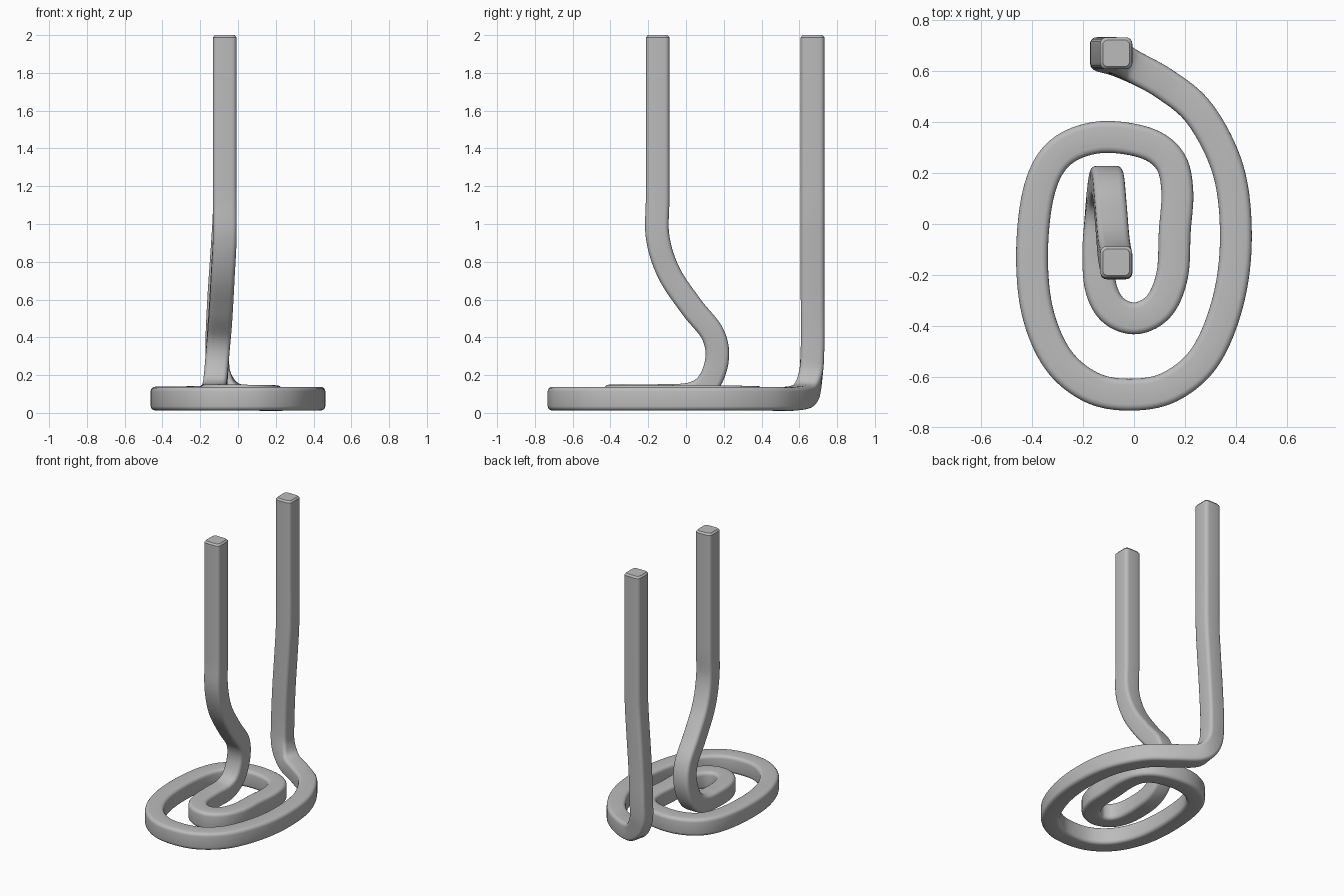
import bpy
import bmesh
import math
from mathutils import Vector

cube = bpy.data.objects.get("Cube")
if cube:
    bpy.data.objects.remove(cube, do_unlink=True)

WIDTH = 0.125
CORNER = 0.024
STEPS = 8
UP = Vector((0, 0, 1))


def make_material(name, colour):
    mat = bpy.data.materials.new(name)
    mat.use_nodes = True
    mat.diffuse_color = colour
    mat.node_tree.nodes["Principled BSDF"].inputs["Base Color"].default_value = colour
    return mat


def rounded_square(width, radius, segments=4):
    """Cross-section of the bar as pairs of offsets."""
    inner = width / 2 - radius
    section = []
    for corner in range(4):
        middle = math.radians(45 + 90 * corner)
        cx = math.copysign(inner, math.cos(middle))
        cy = math.copysign(inner, math.sin(middle))
        for i in range(segments + 1):
            a = math.pi / 2 * (corner + i / segments)
            section.append((cx + radius * math.cos(a), cy + radius * math.sin(a)))
    return section


def smooth_path(points, steps):
    """Curve passing through every point."""
    padded = [2 * points[0] - points[1]] + points + [2 * points[-1] - points[-2]]
    path = []
    for a, b, c, d in zip(padded, padded[1:], padded[2:], padded[3:]):
        for i in range(steps):
            t = i / steps
            path.append(0.5 * (2 * b + (c - a) * t + (2 * a - 5 * b + 4 * c - d) * t ** 2
                               + (3 * b - a - 3 * c + d) * t ** 3))
    return path + [points[-1]]


def tangents(path):
    last = len(path) - 1
    return [(path[min(i + 1, last)] - path[max(i - 1, 0)]).normalized()
            for i in range(last + 1)]


def sweep(name, path, sides, section, material):
    """Carry the section along the path, with slightly bevelled ends."""
    bm = bmesh.new()
    rings = []
    directions = tangents(path)

    def add_ring(centre, side, along, scale=1.0):
        side = (side - along * side.dot(along)).normalized()
        other = along.cross(side)
        rings.append([bm.verts.new(centre + (side * u + other * v) * scale)
                      for u, v in section])

    bevel = 0.012
    add_ring(path[0], sides[0], directions[0], 0.84)
    add_ring(path[0] + directions[0] * bevel, sides[0], directions[0])
    for centre, side, along in list(zip(path, sides, directions))[1:-1]:
        add_ring(centre, side, along)
    add_ring(path[-1] - directions[-1] * bevel, sides[-1], directions[-1])
    add_ring(path[-1], sides[-1], directions[-1], 0.84)

    count = len(section)
    for low, high in zip(rings, rings[1:]):
        for i in range(count):
            j = (i + 1) % count
            bm.faces.new((low[i], low[j], high[j], high[i]))
    bm.faces.new(rings[0])
    bm.faces.new(rings[-1])
    bmesh.ops.recalc_face_normals(bm, faces=bm.faces)
    mesh = bpy.data.meshes.new(name)
    bm.to_mesh(mesh)
    bm.free()
    mesh.materials.append(material)
    obj = bpy.data.objects.new(name, mesh)
    bpy.context.collection.objects.link(obj)
    bpy.context.view_layer.objects.active = obj
    obj.select_set(True)
    bpy.ops.object.shade_smooth_by_angle(angle=math.radians(35))
    return obj


# Inner terminal: straight down, swinging back, then curling under
inner_leg = [Vector(p) for p in (
    (-.07, -.15, 2), (-.07, -.15, 1.5), (-.07, -.15, 1.15), (-.07, -.15, .93),
    (-.08, -.09, .74), (-.09, .03, .56), (-.1, .14, .42), (-.11, .165, .29),
    (-.12, .12, .16), (-.13, .03, .1))]

# Flat spiral, opening outwards
coil_plan = (
    (-.14, -.11), (-.13, -.25), (-.08, -.34), (.01, -.37), (.1, -.32), (.15, -.2),
    (.16, -.03), (.17, .13), (.14, .25), (.04, .32), (-.14, .34), (-.29, .28),
    (-.37, .14), (-.4, -.1), (-.38, -.34), (-.3, -.53), (-.17, -.64), (-.02, -.67),
    (.14, -.64), (.28, -.52), (.37, -.3), (.4, -.05), (.37, .21), (.26, .43),
    (.12, .55))
coil = []
for i, (x, y) in enumerate(coil_plan):
    coil.append(Vector((x, y, 0.09 - 0.015 * min(1, i / 14))))

# Outer terminal: rising from the end of the spiral
outer_leg = [Vector(p) for p in (
    (-.03, .63, .1), (-.1, .66, .2), (-.11, .67, .35), (-.1, .67, .6), (-.08, .67, .9),
    (-.07, .67, 1.1), (-.07, .67, 1.5), (-.07, .67, 2))]

# Side direction of the bar: fixed on the terminals, outward on the spiral
controls = inner_leg + coil + outer_leg
headings = tangents(controls)
side_controls = [Vector((-1, 0, 0)) for p in inner_leg]
side_controls += [h.cross(UP).normalized()
                  for h in headings[len(inner_leg):len(inner_leg) + len(coil)]]
side_controls += [Vector((0.25, 1, 0)).normalized()]
side_controls += [Vector((0, 1, 0)) for p in outer_leg[1:]]

metal = make_material("grey_metal", (0.5, 0.5, 0.5, 1))
sweep("coiled_heating_bar", smooth_path(controls, STEPS),
      smooth_path(side_controls, STEPS), rounded_square(WIDTH, CORNER), metal)
